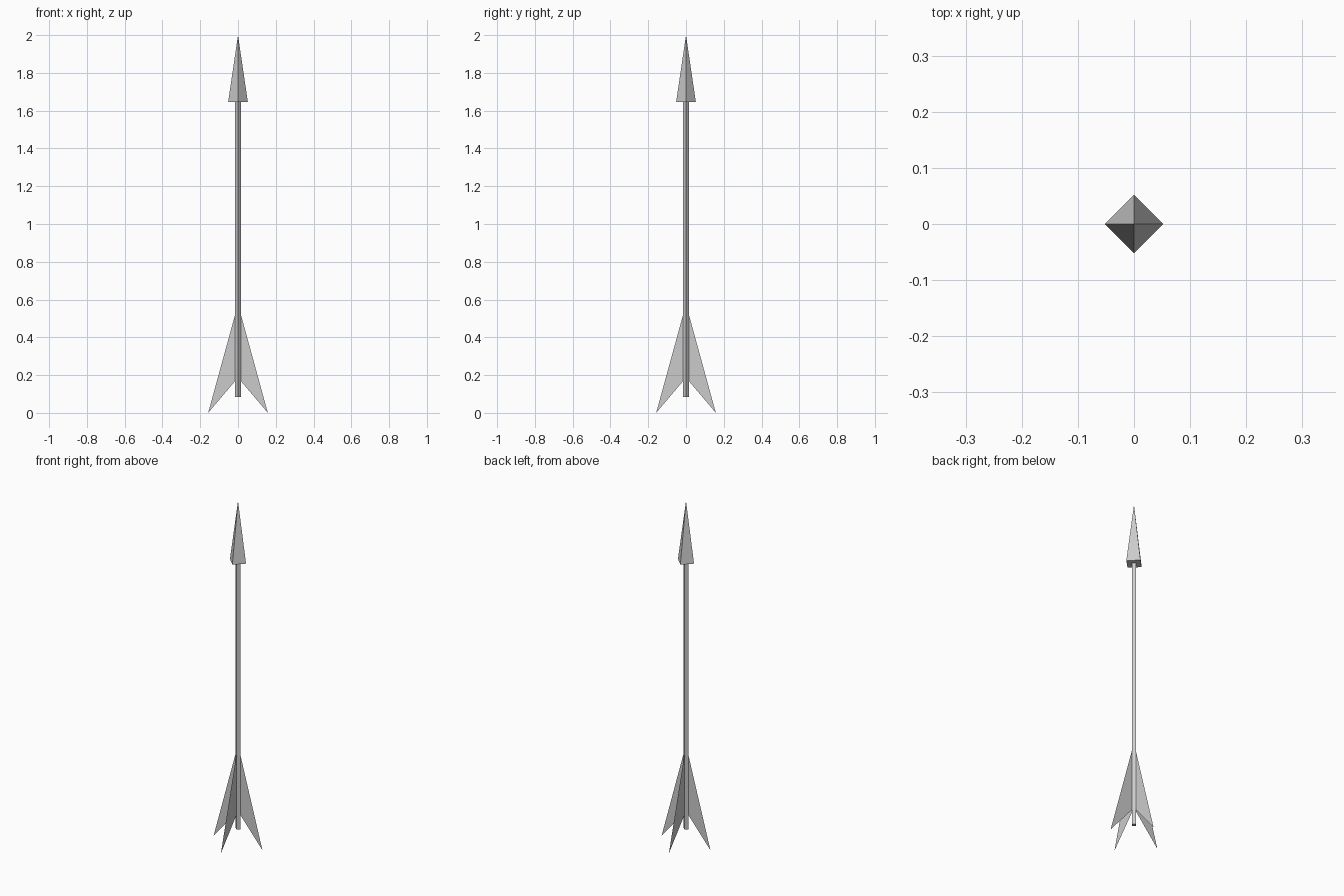
import bpy, math

if "Cube" in bpy.data.objects:
    bpy.data.objects.remove(bpy.data.objects["Cube"])


def make(name, verts, faces):
    mesh = bpy.data.meshes.new(name)
    mesh.from_pydata(verts, [], faces)
    obj = bpy.data.objects.new(name, mesh)
    bpy.context.collection.objects.link(obj)
    return obj


def cone(name, r1, r2, z1, z2):
    # four-sided, corners on the x and y axes
    bpy.ops.mesh.primitive_cone_add(vertices=4, radius1=r1, radius2=r2,
                                    depth=z2 - z1, location=(0, 0, (z1 + z2) / 2))
    bpy.context.object.name = name


# Diamond-section shaft and pyramid head
cone("shaft", 0.015, 0.015, 0.085, 1.66)
cone("arrow_head", 0.052, 0.0, 1.647, 2.0)

# Four paper-thin swept fins
profile = [(0.014, 0.17), (0.158, 0.0), (0.014, 0.525)]
for i in range(4):
    c, s = round(math.cos(i * math.pi / 2)), round(math.sin(i * math.pi / 2))
    make(f"fin_{i + 1}", [(r * c, r * s, z) for r, z in profile], [(0, 1, 2)])
